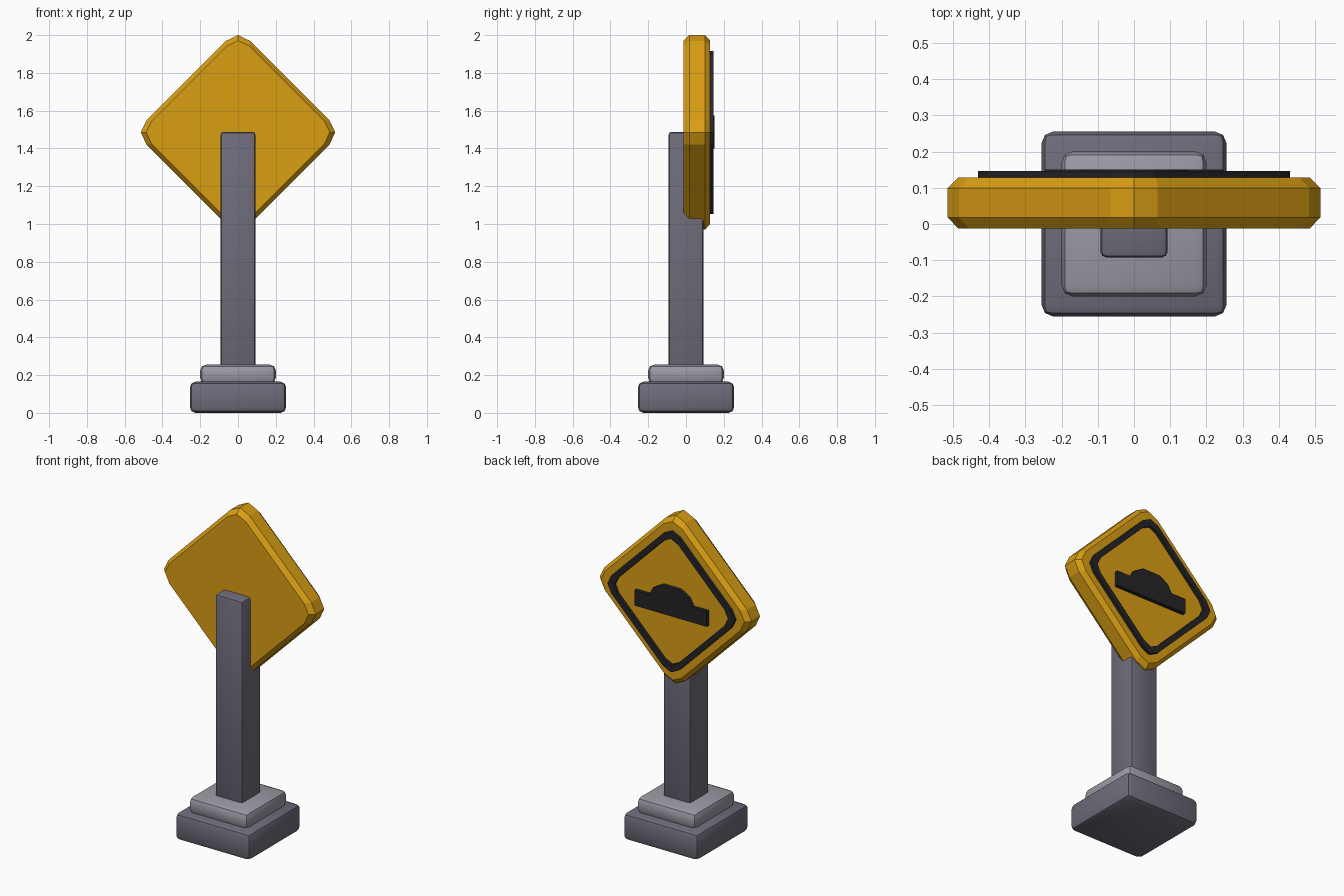
import bpy
import bmesh
from math import radians

cube = bpy.data.objects.get("Cube")
if cube:
    bpy.data.objects.remove(cube, do_unlink=True)


def material(name, color):
    m = bpy.data.materials.new(name)
    m.use_nodes = True
    m.diffuse_color = (*color, 1)
    m.node_tree.nodes["Principled BSDF"].inputs["Base Color"].default_value = (*color, 1)
    return m


YELLOW = material("sign_yellow", (0.70, 0.345, 0.007))
DARK_GREY = material("dark_grey", (0.155, 0.15, 0.195))
LIGHT_GREY = material("light_grey", (0.33, 0.32, 0.375))
BLACK = material("black", (0.018, 0.018, 0.022))
SIGN_Z = 1.485


def finish(name, bm, mat):
    bmesh.ops.recalc_face_normals(bm, faces=bm.faces[:])
    mesh = bpy.data.meshes.new(name)
    bm.to_mesh(mesh)
    bm.free()
    mesh.materials.append(mat)
    obj = bpy.data.objects.new(name, mesh)
    bpy.context.collection.objects.link(obj)
    return obj


def rounded_box(name, half, z0, z1, bevel, segments, mat):
    bm = bmesh.new()
    bmesh.ops.create_cube(bm, size=1)
    for v in bm.verts:
        v.co = (v.co.x * 2 * half, v.co.y * 2 * half, z0 + (v.co.z + 0.5) * (z1 - z0))
    bmesh.ops.bevel(bm, geom=bm.edges[:], offset=bevel, segments=segments,
                    profile=0.5, affect='EDGES')
    obj = finish(name, bm, mat)
    bpy.ops.object.select_all(action='DESELECT')
    obj.select_set(True)
    bpy.context.view_layer.objects.active = obj
    bpy.ops.object.shade_smooth_by_angle(angle=radians(40))
    return obj


def loft(name, layers, mat, ring=False):
    """Join (outline, y) layers; cap the ends, or close the loop for a ring."""
    bm = bmesh.new()
    loops = [[bm.verts.new((x, y, SIGN_Z + z)) for x, z in pts] for pts, y in layers]
    pairs = list(zip(loops, loops[1:]))
    if ring:
        pairs.append((loops[-1], loops[0]))
    else:
        bm.faces.new(loops[0])
        bm.faces.new(loops[-1])
    for a, b in pairs:
        for i in range(len(a)):
            j = (i + 1) % len(a)
            bm.faces.new((a[i], a[j], b[j], b[i]))
    return finish(name, bm, mat)


def diamond(tip):
    """Diamond outline with each corner cut by two short edges."""
    pts = []
    corner = [(0.94, -0.126), (1.0, 0.0), (0.94, 0.126)]
    for c, s in ((1, 0), (0, 1), (-1, 0), (0, -1)):
        pts += [(tip * (c * x - s * z), tip * (s * x + c * z)) for x, z in corner]
    return pts


# Stepped base and post
rounded_box("base", 0.255, 0.0, 0.165, 0.03, 2, DARK_GREY)
rounded_box("base_step", 0.2, 0.155, 0.255, 0.03, 2, LIGHT_GREY)
rounded_box("post", 0.092, 0.245, 1.487, 0.014, 2, DARK_GREY)

# Sign panel with chamfered rims
loft("sign_panel", [(diamond(0.486), -0.012), (diamond(0.515), 0.018),
                    (diamond(0.515), 0.10), (diamond(0.486), 0.128)], YELLOW)

# Raised border on the sign face
outer, inner = diamond(0.431), diamond(0.386)
loft("sign_border", [(outer, 0.12), (outer, 0.146), (inner, 0.146), (inner, 0.12)],
     BLACK, ring=True)

# Speed bump symbol
half = [(0.245, -0.085), (0.245, 0.008), (0.145, 0.008), (0.12, 0.055), (0.06, 0.09)]
bump = half + [(-x, z) for x, z in reversed(half)]
loft("bump_symbol", [(bump, 0.12), (bump, 0.151)], BLACK)
